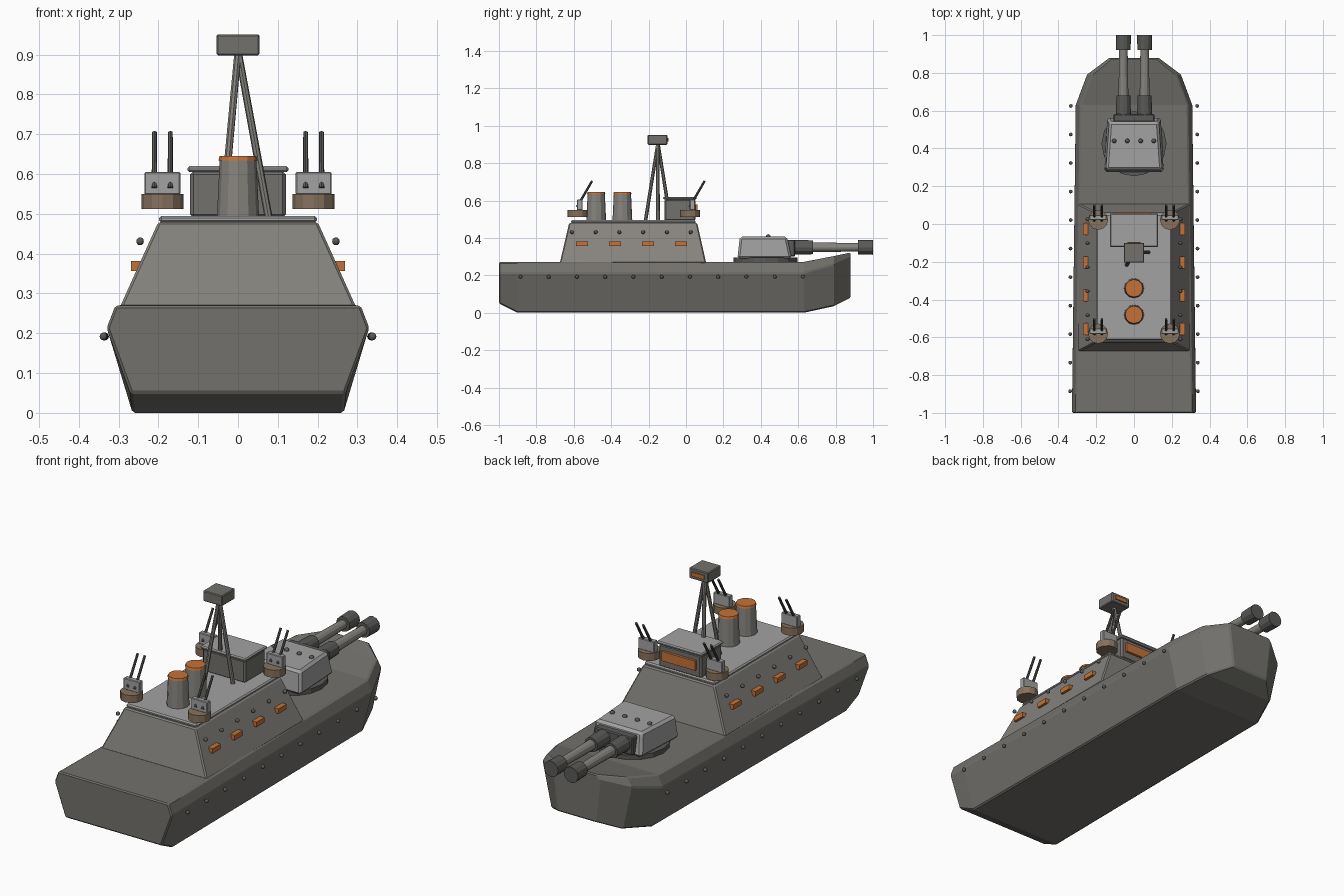
import bpy, bmesh, math
from mathutils import Vector

if "Cube" in bpy.data.objects:
    bpy.data.objects.remove(bpy.data.objects["Cube"])


def mat(name, r, g, b):
    m = bpy.data.materials.new(name)
    m.diffuse_color = (r, g, b, 1)
    m.use_nodes = True
    m.node_tree.nodes["Principled BSDF"].inputs["Base Color"].default_value = m.diffuse_color
    return m


HULL = mat("hull_grey", .17, .165, .15)
WALL = mat("wall_grey", .24, .23, .21)
LIGHT = mat("light_grey", .36, .36, .36)
DARK = mat("dark_grey", .1, .1, .095)
ORANGE = mat("orange", .55, .17, .04)
BROWN = mat("brown", .24, .17, .11)


def finish(name, bm, material, bevel=0):
    bmesh.ops.recalc_face_normals(bm, faces=bm.faces)
    me = bpy.data.meshes.new(name)
    bm.to_mesh(me)
    bm.free()
    ob = bpy.data.objects.new(name, me)
    bpy.context.collection.objects.link(ob)
    me.materials.append(material)
    if bevel:
        mod = ob.modifiers.new("bevel", 'BEVEL')
        mod.width = bevel
        mod.segments = 1
    return ob


def loft(name, rings, material, bevel=0):
    bm = bmesh.new()
    loops = [[bm.verts.new(p) for p in ring] for ring in rings]
    n = len(loops[0])
    for a, b in zip(loops, loops[1:]):
        for i in range(n):
            j = (i + 1) % n
            bm.faces.new((a[i], a[j], b[j], b[i]))
    bm.faces.new(loops[0])
    bm.faces.new(loops[-1])
    return finish(name, bm, material, bevel)


def rect(x_back, x_front, y0, y1, z):
    return [(-x_back, y0, z), (x_back, y0, z), (x_front, y1, z), (-x_front, y1, z)]


def box(name, x0, x1, y0, y1, z0, z1, material, bevel=0):
    rings = [[(x0, y0, z), (x1, y0, z), (x1, y1, z), (x0, y1, z)] for z in (z0, z1)]
    return loft(name, rings, material, bevel)


def rod(name, a, b, r1, r2, material, sides=12):
    a, b = Vector(a), Vector(b)
    bm = bmesh.new()
    bmesh.ops.create_cone(bm, cap_ends=True, segments=sides, radius1=r1, radius2=r2,
                          depth=(b - a).length)
    q = (b - a).to_track_quat('Z', 'Y').to_matrix().to_4x4()
    q.translation = (a + b) / 2
    bm.transform(q)
    return finish(name, bm, material)


def rivets(name, points, r):
    bm = bmesh.new()
    for p in points:
        new = bmesh.ops.create_uvsphere(bm, u_segments=10, v_segments=6, radius=r)
        bmesh.ops.translate(bm, vec=p, verts=new["verts"])
    ob = finish(name, bm, DARK)
    ob.data.shade_smooth()


# Hull: y, bottom / knuckle / deck half widths, bottom / knuckle / deck heights
stations = [(-1, .27, .33, .308, .05, .213, .27),
            (-.9, .265, .329, .307, 0, .213, .27),
            (.63, .255, .31, .285, 0, .213, .272),
            (.79, .2, .25, .225, .035, .26, .303),
            (.88, .105, .13, .115, .08, .30, .322)]
loft("hull", [[(-wb, y, zb), (wb, y, zb), (wk, y, zk), (wd, y, zd), (-wd, y, zd), (-wk, y, zk)]
              for y, wb, wk, wd, zb, zk, zd in stations], HULL, .006)

# Superstructure with roof plate
loft("superstructure", [rect(.297, .297, -.675, .108, .265), rect(.2, .2, -.625, .06, .48)], WALL, .006)
box("superstructure_roof", -.198, .198, -.615, .052, .477, .495, LIGHT, .006)

# Bridge
box("bridge", -.12, .12, -.115, .05, .49, .607, HULL, .008)
box("bridge_roof", -.127, .127, -.122, .056, .605, .62, LIGHT, .005)
box("bridge_window", -.095, .095, .045, .062, .53, .578, ORANGE)

# Funnels
for i, y in enumerate((-.34, -.48)):
    rod(f"funnel_{i}", (0, y, .49), (0, y, .637), .053, .046, WALL)
    rod(f"funnel_cap_{i}", (0, y, .634), (0, y, .645), .049, .046, ORANGE)

# Tripod mast
for i in range(3):
    t = math.tau * i / 3
    rod(f"mast_leg_{i}", (.077 * math.cos(t), -.15 + .077 * math.sin(t), .49),
        (0, -.15, .91), .01, .009, WALL, 8)
box("mast_head", -.054, .054, -.205, -.1, .898, .951, HULL, .004)
box("mast_window", -.035, .035, -.105, -.094, .915, .935, ORANGE)

# Four light twin guns
for sx in (-1, 1):
    for y in (.022, -.58):
        x = .19 * sx
        rod("light_gun_base", (x, y, .512), (x, y, .55), .053, .053, BROWN)
        box("light_gun_shield", x - .045, x + .045, y - .002, y + .026, .548, .605, LIGHT, .003)
        for dx in (-.02, .02):
            rod("light_gun_barrel", (x + dx, y - .003, .565), (x + dx, y + .078, .705),
                .007, .006, DARK, 8)

# Main turret
rod("turret_ring", (0, .425, .265), (0, .425, .295), .172, .172, DARK, 16)
loft("turret", [rect(.158, .143, .275, .565, .29), rect(.148, .13, .288, .54, .407)], LIGHT, .012)
box("turret_face", -.108, .108, .54, .582, .3, .39, DARK, .005)
rivets("turret_rivets", [(x, .44, .408) for x in (-.105, -.035, .035, .105)], .012)
for s in (-1, 1):
    x = .056 * s
    rod("main_barrel", (x, .56, .35), (x, .95, .35), .028, .022, WALL)
    rod("barrel_sleeve", (x, .565, .35), (x, .68, .35), .04, .037, DARK)
    rod("muzzle", (x, .92, .35), (x, 1, .35), .038, .04, DARK)

# Side windows and rivets
for s in (-1, 1):
    for i in range(4):
        y = -.555 + .176 * i
        x0, x1 = sorted((s * .24, s * .269))
        box("side_window", x0, x1, y - .032, y + .032, .357, .382, ORANGE)
    rivets("wall_rivets", [(s * .246, -.61 + .127 * i, .431) for i in range(6)], .01)
    rivets("hull_rivets", [(s * (.338 - .0004 * i), -.885 + .151 * i, .192) for i in range(11)], .01)
